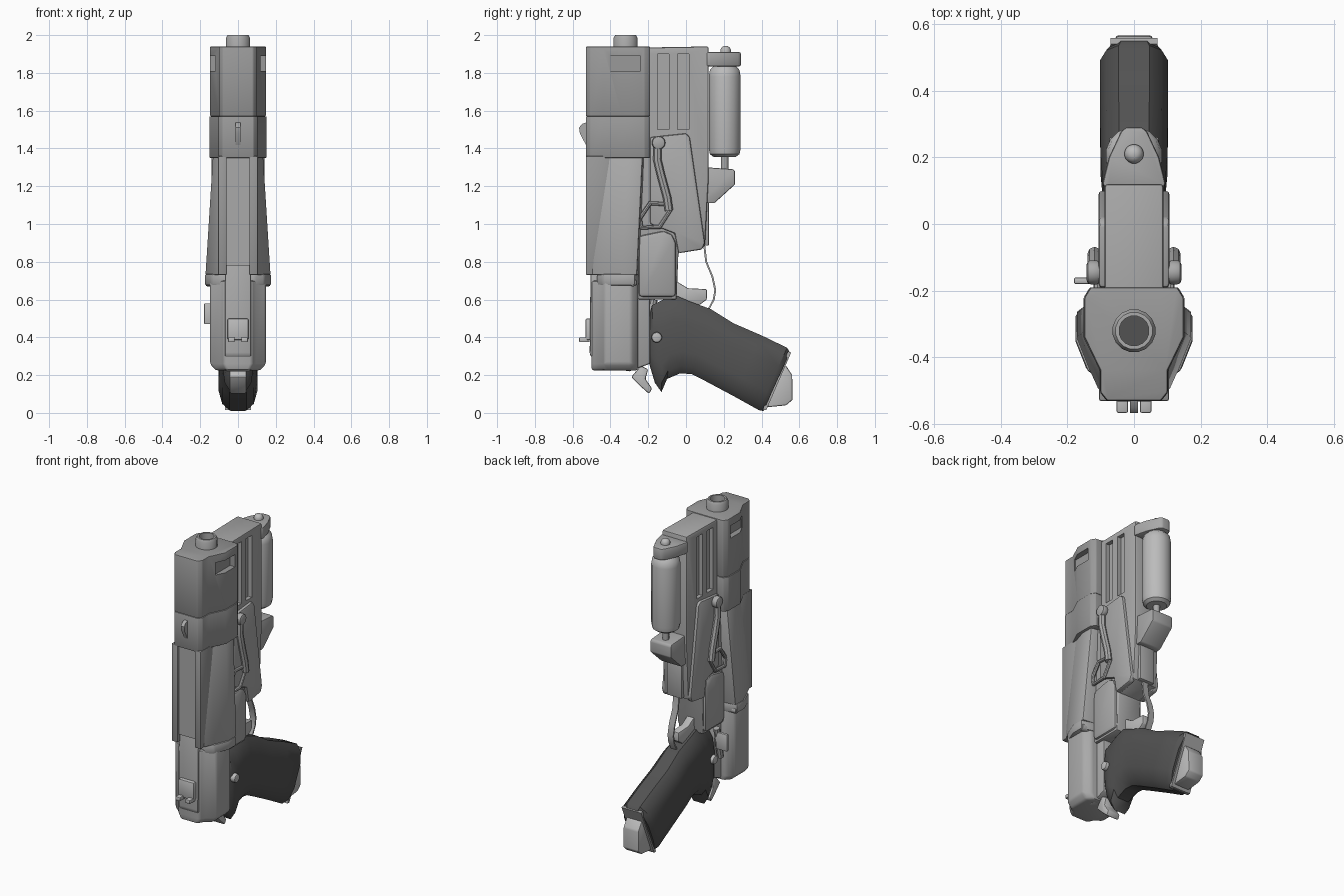
import bpy
import bmesh
import math

if "Cube" in bpy.data.objects:
    bpy.data.objects.remove(bpy.data.objects["Cube"], do_unlink=True)


def material(name, value):
    m = bpy.data.materials.new(name)
    m.use_nodes = True
    colour = (value, value, value, 1)
    m.diffuse_color = colour
    m.node_tree.nodes["Principled BSDF"].inputs["Base Color"].default_value = colour
    return m


slide_grey = material("slide grey", 0.32)
frame_grey = material("frame grey", 0.4)
light_grey = material("light grey", 0.5)
grip_black = material("grip charcoal", 0.085)

parts = []


def add(name, data, mat):
    ob = bpy.data.objects.new(name, data)
    bpy.context.scene.collection.objects.link(ob)
    if mat:
        data.materials.append(mat)
        parts.append(ob)
    return ob


def loft(name, loops, mat, bevel=0.0):
    """Skin a row of equal point loops and cap both ends."""
    bm = bmesh.new()
    rings = [[bm.verts.new(p) for p in loop] for loop in loops]
    n = len(rings[0])
    for a, b in zip(rings, rings[1:]):
        for i in range(n):
            j = (i + 1) % n
            bm.faces.new((a[i], a[j], b[j], b[i]))
    bm.faces.new(rings[0])
    bm.faces.new(rings[-1])
    bmesh.ops.recalc_face_normals(bm, faces=bm.faces)
    me = bpy.data.meshes.new(name)
    bm.to_mesh(me)
    bm.free()
    ob = add(name, me, mat)
    if bevel:
        mod = ob.modifiers.new("bevel", "BEVEL")
        mod.width = bevel
        mod.segments = 2
        mod.limit_method = "ANGLE"
    return ob


def profile(name, pts, x0, x1, mat, bevel=0.0):
    """Side outline in y, z pushed through x."""
    return loft(name, [[(x, y, z) for y, z in pts] for x in (x0, x1)], mat, bevel)


def column(name, half, levels, mat, bevel=0.0):
    """Symmetric plan outline stacked at (z, x scale) levels."""
    full = half + [(-x, y) for x, y in reversed(half)]
    return loft(name, [[(x * s, y, z) for x, y in full] for z, s in levels], mat, bevel)


def box(name, x, y, z, mat, bevel=0.0):
    return profile(name, [(y[0], z[0]), (y[1], z[0]), (y[1], z[1]), (y[0], z[1])],
                   x[0], x[1], mat, bevel)


def turned(name, y, rings, mat, n=16):
    """Upright turned part from (radius, z) rings."""
    turn = [2 * math.pi * (i + 0.5) / n for i in range(n)]
    return loft(name, [[(r * math.cos(a), y + r * math.sin(a), z) for a in turn]
                       for r, z in rings], mat)


def disc(name, y, z, r, x0, x1, mat, bevel=0.0, n=16):
    turn = [2 * math.pi * i / n for i in range(n)]
    return profile(name, [(y + r * math.cos(a), z + r * math.sin(a)) for a in turn],
                   x0, x1, mat, bevel)


def tube(name, x, pts, r, mat, closed=False):
    cu = bpy.data.curves.new(name, "CURVE")
    cu.dimensions = "3D"
    cu.bevel_depth = r
    cu.bevel_resolution = 2
    cu.use_fill_caps = True
    sp = cu.splines.new("POLY")
    sp.points.add(len(pts) - 1)
    for p, (y, z) in zip(sp.points, pts):
        p.co = (x, y, z, 1)
    sp.use_cyclic_u = closed
    return add(name, cu, mat)


cutters = []


def cut(ob, x, y, z):
    c = box("cutter", x, y, z, None)
    c.hide_render = True
    cutters.append(c)
    mod = ob.modifiers.new("cut", "BOOLEAN")
    mod.operation = "DIFFERENCE"
    mod.solver = "EXACT"
    mod.object = c


# Slide: upper shell, collar, lower rails and sunken strip
plan = [(0.08, -0.53), (0.1, -0.505), (0.1, -0.44), (0.148, -0.34),
        (0.148, -0.22), (0.13, -0.19), (0.08, -0.19)]
shell = column("slide_shell", plan, [(1.57, 1), (1.94, 1)], slide_grey, 0.006)
column("slide_collar", plan, [(1.35, 1.02), (1.57, 1.02)], slide_grey, 0.004)
box("slide_strip", (-0.06, 0.06), (-0.518, -0.4), (0.78, 1.36), frame_grey)

# Main frame behind the slide
frame = profile("main_frame", [(-0.46, 1.93), (0.12, 1.94), (0.12, 1.25), (0.1, 0.88),
                               (-0.04, 0.85), (-0.05, 0.6), (-0.25, 0.6), (-0.46, 0.73)],
                -0.088, 0.088, frame_grey, 0.01)

# Muzzle with recessed bore
turned("muzzle", -0.32, [(0.065, 1.9), (0.065, 1.985), (0.056, 2), (0.045, 2), (0.045, 1.95)],
       frame_grey)
turned("bore", -0.32, [(0.046, 1.945), (0.046, 1.955)], grip_black)

# Flared panel with its flange
flare = [(0.105, -0.5), (0.132, -0.44), (0.172, -0.34), (0.172, -0.26), (0.08, -0.25)]
flared = [(x, y, 0.73) for x, y in flare]
raised = [(x * 0.77, y + 0.03, 1.36) for x, y in flare]
loft("flared_panel", [loop + [(-x, y, z) for x, y, z in reversed(loop)]
                      for loop in (flared, raised)], frame_grey, 0.008)
column("flange", [(0.09, -0.47), (0.14, -0.44), (0.176, -0.35), (0.176, -0.27), (0.1, -0.25)],
       [(0.675, 1), (0.735, 1)], frame_grey, 0.01)

# Rear receiver
profile("receiver_core", [(-0.505, 0.8), (-0.51, 0.31), (-0.47, 0.25), (-0.3, 0.22),
                          (-0.19, 0.26), (-0.19, 0.62), (-0.25, 0.8)],
        -0.07, 0.07, frame_grey, 0.01)
column("receiver_cheeks", [(0.075, -0.5), (0.095, -0.465), (0.148, -0.43),
                           (0.148, -0.29), (0.11, -0.255)],
       [(0.225, 0.8), (0.26, 1), (0.7, 1)], frame_grey, 0.012)

# Rounded block above the grip
profile("round_block", [(-0.255, 0.94), (-0.12, 0.967), (-0.07, 0.95), (-0.05, 0.9),
                        (-0.05, 0.61), (-0.255, 0.61)], -0.105, 0.105, frame_grey, 0.03)

# Sights
profile("front_sight", [(-0.52, 1.54), (-0.55, 1.53), (-0.566, 1.51), (-0.562, 1.48),
                        (-0.52, 1.4)], -0.012, 0.012, frame_grey)
box("rear_sight", (-0.055, 0.055), (-0.532, -0.48), (0.385, 0.5), light_grey, 0.008)

for s, side in ((1, "left"), (-1, "right")):
    # Slide details
    profile(side + "_slide_rail", [(-0.53, 0.73), (-0.53, 1.36), (-0.4, 1.36), (-0.45, 0.73)],
            s * 0.06, s * 0.105, slide_grey, 0.006)
    cut(shell, (s * 0.112, s * 0.2), (-0.4, -0.24), (1.81, 1.89))
    for y in (-0.15, -0.045):
        cut(frame, (s * 0.062, s * 0.2), (y, y + 0.06), (1.5, 1.9))

    # Side cover
    profile(side + "_side_cover", [(-0.19, 1.46), (0.0, 1.48), (0.02, 1.46), (0.1, 0.9),
                                   (0.085, 0.865), (-0.04, 0.845), (-0.06, 0.95), (-0.19, 1.0)],
            s * 0.07, s * 0.106, frame_grey, 0.01)

    # Lever arm, its knob and loop
    disc(side + "_lever_knob", -0.145, 1.43, 0.036, s * 0.1, s * 0.142, frame_grey, 0.012)
    tube(side + "_lever_arm", s * 0.118, [(-0.15, 1.42), (-0.152, 1.34), (-0.13, 1.25),
                                          (-0.1, 1.14), (-0.09, 1.07)], 0.022, frame_grey)
    tube(side + "_lever_loop", s * 0.11, [(-0.245, 1.03), (-0.19, 1.11), (-0.11, 1.105),
                                          (-0.085, 1.07), (-0.14, 0.985), (-0.235, 0.98)],
         0.012, frame_grey, True)

    # Grip bolt, flange catch and sight prong
    disc(side + "_grip_bolt", -0.155, 0.4, 0.028, s * 0.05, s * 0.105, light_grey, 0.01)
    disc(side + "_flange_catch", -0.28, 0.69, 0.02, s * 0.1, s * 0.17, frame_grey, 0.006)
    box(side + "_sight_prong", (s * 0.018, s * 0.052), (-0.566, -0.51), (0.375, 0.4),
        light_grey, 0.005)

# Thumb catch on one side
box("thumb_catch", (-0.18, -0.1), (-0.18, -0.16), (0.47, 0.58), light_grey, 0.006)
tube("thumb_catch_arm", -0.1, [(-0.17, 0.6), (-0.19, 0.5), (-0.21, 0.4)], 0.02, frame_grey)

# Canister, cap, stem and lower bracket
turned("canister", 0.205, [(0.06, 1.355), (0.08, 1.37), (0.086, 1.4), (0.086, 1.78),
                           (0.08, 1.815), (0.06, 1.835)], light_grey)
column("canister_cap", [(0.08, 0.1), (0.095, 0.12), (0.075, 0.2), (0.04, 0.275), (0.025, 0.29)][::-1],
       [(1.835, 1), (1.91, 1)], frame_grey, 0.008)
turned("cap_knob", 0.21, [(0.027, 1.9), (0.029, 1.92), (0.022, 1.935), (0.01, 1.942)], light_grey)
turned("canister_stem", 0.205, [(0.02, 1.26), (0.02, 1.37)], frame_grey, 12)
profile("canister_bracket", [(0.08, 1.27), (0.11, 1.3), (0.25, 1.29), (0.26, 1.28), (0.26, 1.21),
                             (0.15, 1.11), (0.08, 1.11)], -0.075, 0.075, frame_grey, 0.018)
box("cable_socket", (-0.055, 0.055), (0.06, 0.122), (0.885, 1.13), frame_grey, 0.008)

# Flat cable looping down to the grip
path = [(0.1, 0.9), (0.112, 0.8), (0.145, 0.72), (0.16, 0.65), (0.152, 0.6), (0.12, 0.54)]
profile("cable", path + [(y - 0.01, z) for y, z in reversed(path)], -0.02, 0.02, frame_grey)

# Trigger and hammer
profile("trigger", [(-0.07, 0.7), (-0.04, 0.69), (0.01, 0.66), (0.11, 0.655), (0.11, 0.6),
                    (0.07, 0.57), (-0.07, 0.58)], -0.025, 0.025, light_grey, 0.006)
profile("hammer", [(-0.29, 0.19), (-0.24, 0.25), (-0.2, 0.23), (-0.215, 0.18), (-0.18, 0.13),
                   (-0.195, 0.1), (-0.24, 0.14)], -0.045, 0.045, light_grey, 0.008)

# Grip: rounded sections between its upper and lower edges
stations = [((-0.2, 0.5), (-0.195, 0.26), 0.06), ((-0.18, 0.57), (-0.165, 0.16), 0.08),
            ((-0.12, 0.6), (-0.13, 0.11), 0.085), ((-0.05, 0.62), (-0.1, 0.18), 0.09),
            ((0.02, 0.59), (-0.03, 0.21), 0.09), ((0.13, 0.55), (0.03, 0.205), 0.092),
            ((0.25, 0.475), (0.1, 0.17), 0.1), ((0.4, 0.41), (0.25, 0.09), 0.102),
            ((0.535, 0.345), (0.385, 0.015), 0.102), ((0.55, 0.32), (0.41, 0.01), 0.085)]
section = [(0, 0.45), (0.1, 0.82), (0.3, 1), (0.7, 1), (0.9, 0.82), (1, 0.45)]
section += [(t, -x) for t, x in reversed(section)]
loft("grip", [[(x * w, a[0] + (b[0] - a[0]) * t, a[1] + (b[1] - a[1]) * t)
               for t, x in section] for a, b, w in stations], grip_black)

# Magazine floor plate and foot
profile("floor_plate", [(0.54, 0.325), (0.557, 0.32), (0.425, 0.015), (0.405, 0.015)],
        -0.07, 0.07, frame_grey)
profile("magazine_foot", [(0.515, 0.25), (0.53, 0.25), (0.562, 0.2), (0.565, 0.07),
                          (0.53, 0.04), (0.43, 0.03)], -0.055, 0.055, light_grey, 0.01)

# Bake the modifiers and curves, then smooth gentle angles
bpy.ops.object.select_all(action="DESELECT")
for ob in parts:
    ob.select_set(True)
bpy.context.view_layer.objects.active = parts[0]
bpy.ops.object.convert(target="MESH")
bpy.ops.object.shade_smooth_by_angle(angle=math.radians(35))
for c in cutters:
    bpy.data.objects.remove(c, do_unlink=True)
